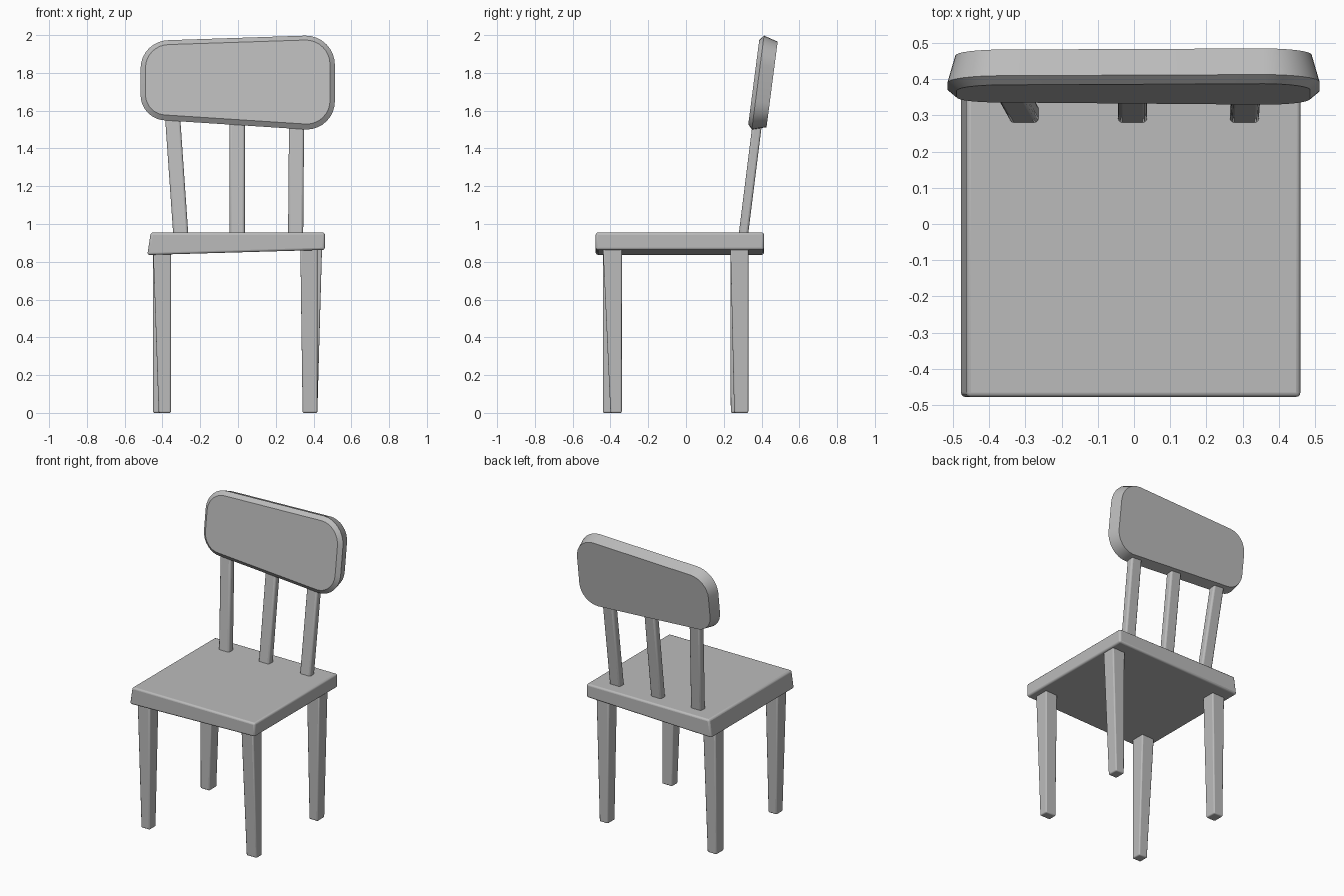
import bpy, bmesh, math

cube = bpy.data.objects.get("Cube")
if cube:
    bpy.data.objects.remove(cube, do_unlink=True)

grey = bpy.data.materials.new("plain_grey")
grey.use_nodes = True
colour = (0.5, 0.5, 0.5, 1)
grey.diffuse_color = colour
grey.node_tree.nodes["Principled BSDF"].inputs["Base Color"].default_value = colour


def loft(name, rings, bevel=0.0):
    """Skin a stack of equal point rings, cap both ends, round the edges."""
    bm = bmesh.new()
    loops = [[bm.verts.new(p) for p in ring] for ring in rings]
    n = len(loops[0])
    for a, b in zip(loops, loops[1:]):
        for i in range(n):
            j = (i + 1) % n
            bm.faces.new((a[i], a[j], b[j], b[i]))
    bm.faces.new(loops[0])
    bm.faces.new(loops[-1])
    bmesh.ops.recalc_face_normals(bm, faces=bm.faces)
    mesh = bpy.data.meshes.new(name)
    bm.to_mesh(mesh)
    bm.free()
    mesh.materials.append(grey)
    obj = bpy.data.objects.new(name, mesh)
    bpy.context.collection.objects.link(obj)
    if bevel:
        mod = obj.modifiers.new("rounded_edges", "BEVEL")
        mod.width = bevel
        mod.segments = 3
    bpy.ops.object.select_all(action="DESELECT")
    obj.select_set(True)
    bpy.context.view_layer.objects.active = obj
    bpy.ops.object.shade_smooth_by_angle(angle=math.radians(30))
    return obj


def rect(x0, x1, y0, y1, z):
    return [(x0, y0, z), (x1, y0, z), (x1, y1, z), (x0, y1, z)]


# Seat: slightly skewed slab, deeper and flared on the right-hand side
seat_bottom = [(x, y, 0.836 if x < 0 else 0.863)
               for x, y, z in rect(-0.48, 0.46, -0.478, 0.413, 0)]
loft("seat", [seat_bottom, rect(-0.462, 0.46, -0.478, 0.413, 0.955)], 0.012)

# Legs: uneven tapers, given as foot and top rectangles
legs = {
    "front_right_leg": ((-0.42, -0.355, -0.44, -0.373), (-0.45, -0.355, -0.44, -0.34)),
    "front_left_leg": ((0.342, 0.42, -0.4, -0.34), (0.33, 0.42, -0.44, -0.34)),
    "back_right_leg": ((-0.45, -0.38, 0.237, 0.315), (-0.45, -0.355, 0.235, 0.33)),
    "back_left_leg": ((0.355, 0.42, 0.255, 0.33), (0.35, 0.445, 0.235, 0.33)),
}
for name, (foot, top) in legs.items():
    loft(name, [rect(*foot, 0), rect(*top, 0.88)], 0.008)

# Back slats: lean backwards from the seat into the backrest
for name, low, high in (("right_slat", -0.302, -0.352),
                        ("middle_slat", -0.004, -0.004),
                        ("left_slat", 0.305, 0.311)):
    loft(name, [rect(low - 0.04, low + 0.04, 0.277, 0.327, 0.93),
                rect(high - 0.04, high + 0.04, 0.367, 0.417, 1.65)], 0.012)

# Backrest: leaning rounded panel, chamfered in front and narrowing to the rear
CORNERS = [(0.513, 2.0, 0.155), (-0.516, 1.976, 0.15),
           (-0.516, 1.551, 0.135), (0.513, 1.503, 0.15)]
LEAN = 0.13
STEPS = 8


def panel_ring(depth, inset):
    ring = []
    for q, (cx, cz, r) in enumerate(CORNERS):
        sx = 1 if cx > 0 else -1
        sz = 1 if q < 2 else -1
        for k in range(STEPS + 1):
            a = math.pi / 2 * (q + k / STEPS)
            x = cx - sx * r + (r - inset) * math.cos(a)
            z = cz - sz * r + (r - inset) * math.sin(a)
            ring.append((x, 0.33 + LEAN * (z - 1.53) + depth, z - LEAN * depth))
    return ring


loft("backrest", [panel_ring(0, 0.026), panel_ring(0.022, 0), panel_ring(0.097, 0.022)])
